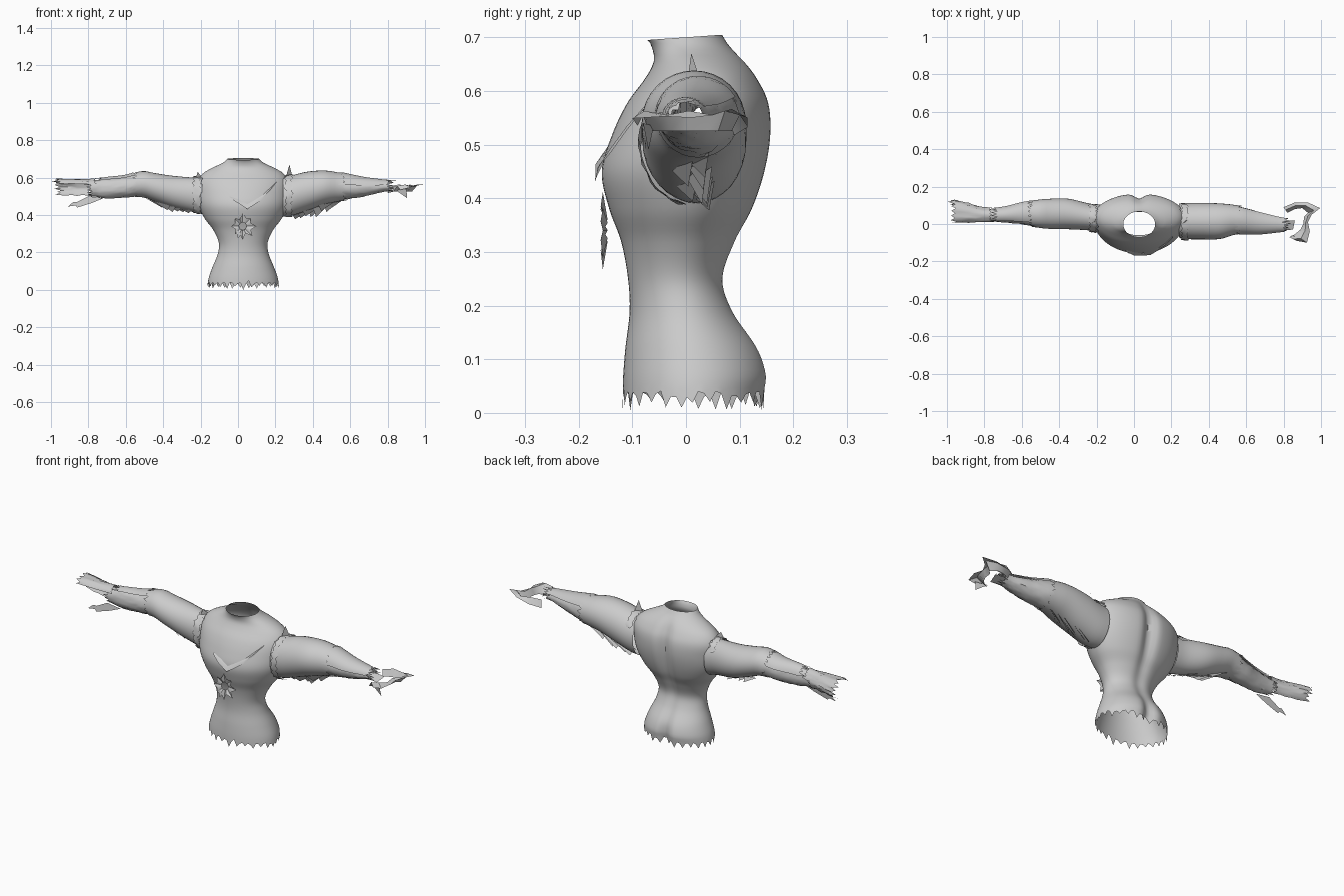
import bpy, bmesh, math, random

if "Cube" in bpy.data.objects:
    bpy.data.objects.remove(bpy.data.objects["Cube"])

random.seed(4)
CX = 0.028
cloth = bpy.data.materials.new("grey_cloth")
cloth.diffuse_color = (0.6, 0.6, 0.6, 1)
cloth.use_nodes = True
cloth.node_tree.nodes["Principled BSDF"].inputs["Base Color"].default_value = cloth.diffuse_color


def make(name, verts, faces, angle=45):
    me = bpy.data.meshes.new(name)
    me.from_pydata(verts, [], faces)
    me.materials.append(cloth)
    ob = bpy.data.objects.new(name, me)
    bpy.context.collection.objects.link(ob)
    bm = bmesh.new()
    bm.from_mesh(me)
    bmesh.ops.recalc_face_normals(bm, faces=bm.faces)
    bm.to_mesh(me)
    bm.free()
    bpy.context.view_layer.objects.active = ob
    ob.select_set(True)
    bpy.ops.object.shade_smooth_by_angle(angle=math.radians(angle))
    ob.select_set(False)
    return ob


def sample(rows, t):
    """Smooth interpolation of a row table by its first column."""
    sgn = 1 if rows[-1][0] > rows[0][0] else -1
    i = 0
    while i < len(rows) - 2 and (t - rows[i + 1][0]) * sgn > 0:
        i += 1
    a, b = rows[i], rows[i + 1]
    p, q = rows[max(i - 1, 0)], rows[min(i + 2, len(rows) - 1)]
    h = b[0] - a[0]
    u = (t - a[0]) / h
    out = []
    for k in range(1, len(a)):
        m0 = (b[k] - p[k]) / (b[0] - p[0]) * h
        m1 = (q[k] - a[k]) / (q[0] - a[0]) * h
        out.append((2*u**3 - 3*u**2 + 1) * a[k] + (u**3 - 2*u**2 + u) * m0
                   + (3*u**2 - 2*u**3) * b[k] + (u**3 - u**2) * m1)
    return out


def grid_faces(rows, cols, closed):
    w = cols if closed else cols - 1
    return [(r*cols + c, r*cols + (c+1) % cols, (r+1)*cols + (c+1) % cols, (r+1)*cols + c)
            for r in range(rows - 1) for c in range(w)]


# Torso profile: z, half width, front y, back y, side centre y, spine groove depth
TORSO = [(0.035, .190, -.118, .152, .012, .030), (0.07, .183, -.117, .157, .012, .028),
         (0.12, .165, -.113, .140, .008, .018), (0.19, .137, -.105, .092, -.005, .010),
         (0.25, .130, -.108, .074, -.012, .010), (0.32, .160, -.121, .097, -.005, .014),
         (0.38, .205, -.143, .128, .008, .020), (0.45, .238, -.157, .151, .018, .026),
         (0.52, .247, -.137, .162, .026, .028), (0.58, .243, -.108, .157, .033, .024),
         (0.625, .212, -.075, .135, .032, .016), (0.655, .160, -.060, .112, .026, .008),
         (0.68, .107, -.063, .086, .014, .002), (0.70, .085, -.072, .067, 0, 0)]


def torso_point(a, z):
    hw, yf, yb, yc, groove = sample(TORSO, z)
    x, s = hw * math.cos(a), math.sin(a)
    y = yc + s * ((yb - yc) if s > 0 else (yc - yf))
    if s > 0:
        y -= groove * math.exp(-(x / 0.032) ** 2)
    return x + CX, y, z


def chest_y(x, z):
    hw, yf, yb, yc, g = sample(TORSO, z)
    return yc - (yc - yf) * math.sqrt(max(0, 1 - ((x - CX) / hw) ** 2))


# Torso with ragged hem and open armholes
N, R = 80, 60
verts = []
for r in range(R):
    for c in range(N):
        x, y, z = torso_point(2 * math.pi * c / N, 0.035 + 0.665 * r / (R - 1))
        if r == 0:
            z -= random.uniform(.012, .03) if c % 3 == 0 else random.uniform(-.006, .006)
        if r == R - 1:
            z += y * 0.07
        verts.append((x, y, z))
verts[N - 20 + 2] = verts[N - 20 + 2][:2] + (0.05,)
verts[60] = verts[60][:2] + (0.0,)
faces = [f for f in grid_faces(R, N, True)
         if not (abs(verts[f[0]][0] - CX) > .228 and .45 < verts[f[0]][2] < .59)]
make("torso", verts, faces)


def sleeve(name, rows, x0, x1, a0=0, a1=360, grow=0.0, jag0=0.0, jag1=0.0, n=32, m=16, wob=0.0):
    """Tube or partial tube along x; rows are x, low z, high z, low y, high y."""
    closed = a1 - a0 >= 360
    vs = []
    for r in range(m):
        for c in range(n):
            a = math.radians(a0 + (a1 - a0) * c / (n if closed else n - 1))
            x = x0 + (x1 - x0) * r / (m - 1)
            zl, zh, yl, yh = sample(rows, x)
            spike = random.uniform(.3, 1) if c % 2 else random.uniform(-.3, .1)
            dirn = 1 if x1 > x0 else -1
            g = grow + random.uniform(-wob, wob)
            if r == 0:
                x -= dirn * jag0 * spike
            if r == m - 1:
                x += dirn * jag1 * spike
            vs.append((x, (yl + yh) / 2 + ((yh - yl) / 2 + g) * math.cos(a),
                       (zl + zh) / 2 + ((zh - zl) / 2 + g) * math.sin(a)))
    return make(name, vs, grid_faces(m, n, closed))


# Sleeve profiles
LEFT = [(-.17, .40, .60, -.045, .105), (-.23, .415, .60, -.035, .108), (-.35, .44, .61, -.028, .135),
        (-.45, .475, .625, -.026, .135), (-.51, .495, .635, -.02, .13), (-.60, .49, .61, -.005, .115),
        (-.70, .485, .598, .005, .09), (-.80, .50, .585, .008, .085), (-1.0, .50, .59, .0, .14)]
RIGHT = [(.23, .39, .605, -.07, .11), (.28, .395, .61, -.08, .112), (.36, .42, .63, -.082, .113),
         (.46, .455, .638, -.08, .11), (.55, .475, .625, -.055, .10), (.67, .495, .60, -.052, .068),
         (.80, .525, .582, -.038, .034), (.90, .53, .565, -.03, .02)]

sleeve("left_upper_sleeve", LEFT, -.18, -.54, jag1=.025)
sleeve("left_forearm_sleeve", LEFT, -.50, -.78, grow=-.004, jag1=.05, wob=.002)
sleeve("left_forearm_tatter", LEFT, -.56, -.74, 20, 130, grow=.006, jag0=.03, jag1=.04, n=12)
sleeve("left_cuff_top", LEFT, -.77, -.96, 10, 150, grow=.006, jag0=.02, jag1=.035, n=14, m=6, wob=.004)
sleeve("left_cuff_back", LEFT, -.80, -.95, -60, 40, grow=.002, jag0=.02, jag1=.035, n=10, m=6, wob=.004)
sleeve("right_upper_sleeve", RIGHT, .24, .56, jag1=.025)
sleeve("right_forearm_sleeve", RIGHT, .52, .80, grow=-.004, jag1=.04, wob=.002)
sleeve("right_forearm_tatter", RIGHT, .56, .80, 30, 170, grow=.005, jag0=.03, jag1=.05, n=14)

# Torn collars at the shoulder seams
sleeve("left_shoulder_seam", LEFT, -.235, -.205, 30, 260, grow=.007, jag0=.012, jag1=.012, n=28, m=4, wob=.003)
sleeve("right_shoulder_seam", RIGHT, .285, .258, 30, 260, grow=.007, jag0=.012, jag1=.012, n=28, m=4, wob=.003)


def shard(name, pts):
    return make(name, pts, [tuple(range(len(pts)))])


# Shoulder points standing up at the seams
shard("right_shoulder_point", [(.255, .0, .60), (.29, .03, .61), (.275, .01, .67)])
shard("left_shoulder_point", [(-.23, .0, .59), (-.19, .03, .60), (-.215, .01, .63)])

# Hanging shreds below the upper sleeves
for name, rows, side, count, drop in (("left", LEFT, -1, 6, .02), ("right", RIGHT, 1, 8, .05)):
    for i in range(count):
        x = side * (.25 + .028 * i) + (.04 if side > 0 else 0)
        zl, zh, yl, yh = sample(rows, x)
        y = (yl + yh) / 2 + random.uniform(-.03, .03)
        shard(name + "_shred", [(x, y - .02, zl + .006), (x + side * .10, y + .02, zl + .035),
                                (x + side * .015, y + .01, zl - drop * random.uniform(.4, 1))])

# Loose left cuff scrap under the wrist
scrap = [(-.72, .49), (-.80, .50), (-.91, .445), (-.88, .47), (-.86, .44), (-.78, .465)]
shard("left_cuff_scrap", [(x, .02 + .15 * (z - .44), z) for x, z in scrap])

# Right cuff: torn curved band around the missing hand
outer = [(.80, .09), (.86, .115), (.93, .115), (.995, .085), (.95, .05), (.93, .01), (.94, -.04), (.925, -.10), (.87, -.09)]
inner = [(.82, .06), (.86, .08), (.90, .085), (.93, .06), (.91, .04), (.905, .0), (.89, -.03), (.86, -.055), (.83, -.07)]
vs = []
for i, (o, n) in enumerate(zip(outer, inner)):
    m = ((o[0] + n[0]) / 2, (o[1] + n[1]) / 2)
    vs += [(*o, .535 + .25 * (o[0] - .87)), (*m, .555 + .008 * (i % 2)), (*n, .525)]
make("right_cuff", vs, grid_faces(len(outer), 3, False), 60)
shard("right_cuff_point", [(.84, -.06, .535), (.90, -.08, .54), (.905, -.07, .49)])
shard("right_wrist_strip", [(.77, -.035, .545), (.77, .02, .56), (.86, .02, .55), (.85, -.03, .535)])

# Torn V-shaped flap across the chest, lifted from the cloth
path = [(-.045, .495), (.0, .47), (.05, .445), (.09, .465), (.13, .495), (.17, .53), (.205, .575)]
vs = []
for i, (x, z) in enumerate(path):
    w = (.004, .010, .013, .012, .010, .009, .002)[i]
    for s, lift in ((1, .002), (0, .008), (-1, .014 if i in (1, 2, 3) else .006)):
        zz = z + s * w + (.004 if i % 2 else 0)
        vs.append((x, chest_y(x, zz) - lift, zz))
make("chest_tear_flap", vs, grid_faces(len(path), 3, False))

# Star-shaped scrap with a hole hanging below the chest
vs, n = [], 16
for i in range(n):
    a = 2 * math.pi * i / n
    ro = (.068, .045)[i % 2] * random.uniform(.85, 1.1)
    for r, y in ((.02, -.146), (ro, -.155)):
        vs.append((.025 + r * math.cos(a), y - .004 * (i % 2), .34 + r * math.sin(a)))
make("belly_scrap", vs, grid_faces(n, 2, False) + [(2*n - 2, 0, 1, 2*n - 1)])
shard("belly_scrap_point", [(-.01, -.155, .32), (.02, -.155, .30), (.0, -.157, .275)])
